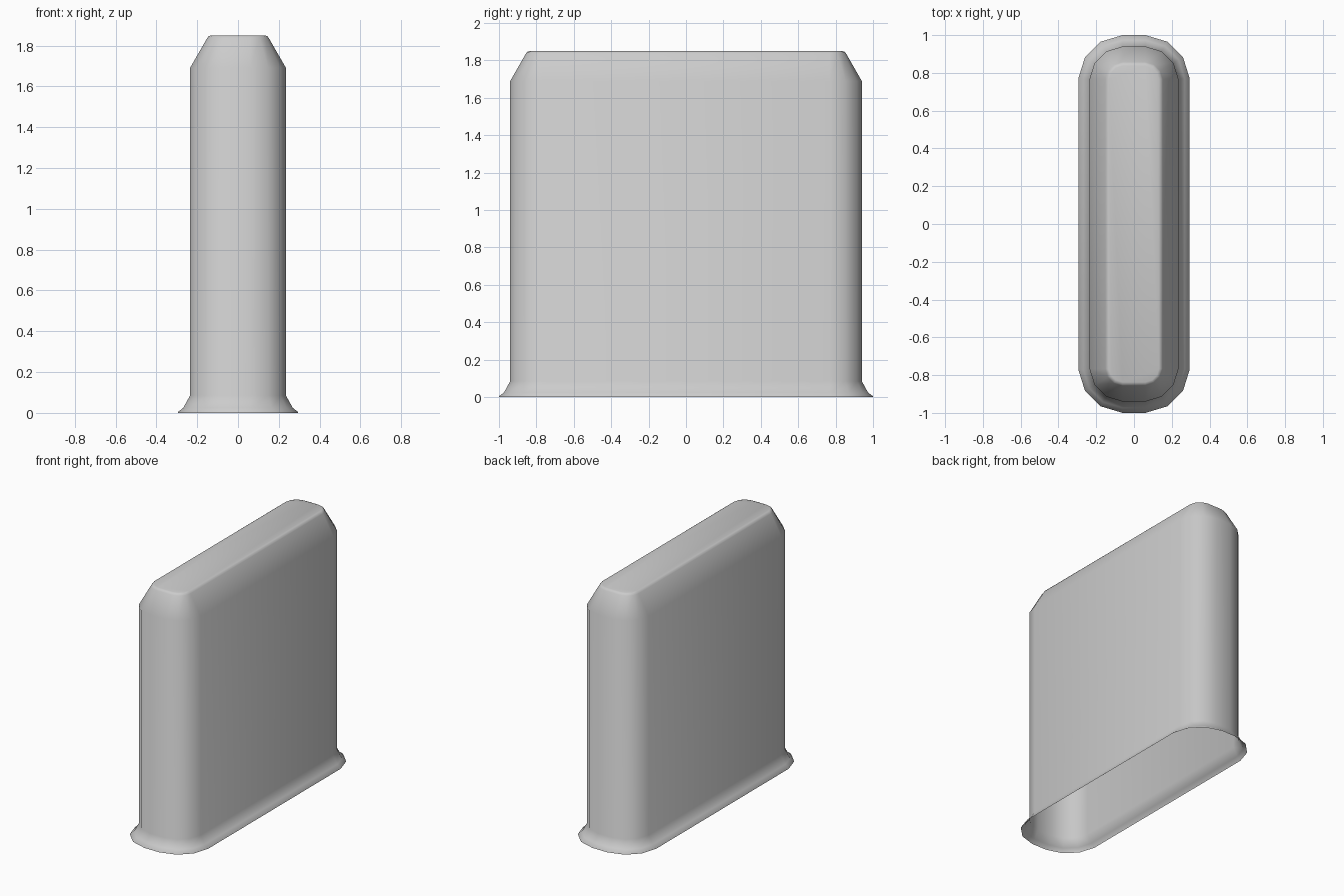
import bpy, bmesh

if "Cube" in bpy.data.objects:
    bpy.data.objects.remove(bpy.data.objects["Cube"])

# Vertical profile: half width, height (foot flare, body, chamfer, rounded lip)
PROFILE = [(0.295, 0.0), (0.295, 0.004), (0.268, 0.025), (0.235, 0.085),
           (0.235, 1.69), (0.152, 1.835), (0.145, 1.845), (0.132, 1.85)]
# Faceted corner: fraction across, fraction back from the end
CORNER = [(1.0, 0.98), (0.85, 0.5), (0.5, 0.15), (0.0, 0.0)]


def outline(w):
    """Closed slab outline, counter-clockwise, for half width w."""
    r, length = w - 0.06, w + 0.705
    q = [(0.06 + r * a, length - r * b) for a, b in CORNER]
    half = q + [(-x, y) for x, y in reversed(q)]
    return half + [(-x, -y) for x, y in half]


bm = bmesh.new()
rings = [[bm.verts.new((x, y, z)) for x, y in outline(w)] for w, z in PROFILE]

# Walls between rings; underside stays open
for lo, hi in zip(rings, rings[1:]):
    n = len(lo)
    for i in range(n):
        j = (i + 1) % n
        bm.faces.new((lo[i], lo[j], hi[j], hi[i]))

# Flat top
bm.faces.new(rings[-1])
for f in bm.faces:
    f.smooth = True

mesh = bpy.data.meshes.new("slab_shell")
bm.to_mesh(mesh)
bm.free()
slab = bpy.data.objects.new("slab_shell", mesh)
bpy.context.collection.objects.link(slab)
